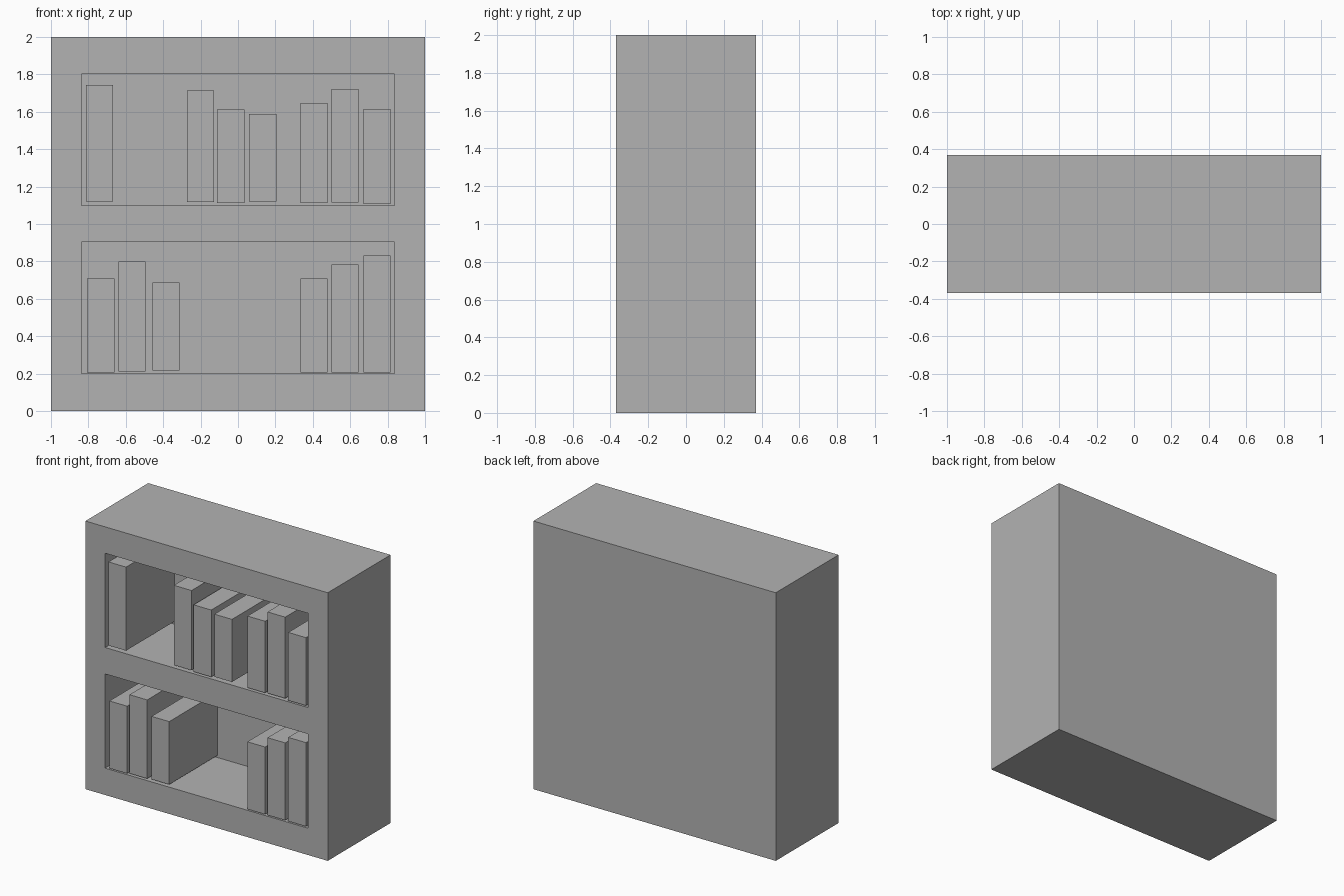
import bpy, bmesh
from mathutils import Matrix, Vector

cube = bpy.data.objects.get("Cube")
if cube:
    bpy.data.objects.remove(cube, do_unlink=True)

HALF_DEPTH = 0.37
FRONT = -HALF_DEPTH
NICHE_DEPTH = 0.575
NICHE_X = 0.837
NICHES = {"lower": (0.20, 0.903), "upper": (1.10, 1.803)}
BOOK_WIDTH = 0.146

grey = bpy.data.materials.new("plain grey")
grey.use_nodes = True
grey.diffuse_color = (0.45, 0.45, 0.45, 1)
grey.node_tree.nodes["Principled BSDF"].inputs["Base Color"].default_value = grey.diffuse_color


def box(bm, low, high):
    low, high = Vector(low), Vector(high)
    matrix = Matrix.Translation((low + high) / 2) @ Matrix.Diagonal((*(high - low), 1))
    bmesh.ops.create_cube(bm, size=1, matrix=matrix)


def finish(name, bm):
    mesh = bpy.data.meshes.new(name)
    bm.to_mesh(mesh)
    bm.free()
    mesh.materials.append(grey)
    bpy.context.collection.objects.link(bpy.data.objects.new(name, mesh))


# Cabinet: a solid block with two niches sunk into the front
bm = bmesh.new()
box(bm, (-1, FRONT, 0), (1, HALF_DEPTH, 2))
cuts = [((x, 0, 0), (1, 0, 0)) for x in (-NICHE_X, NICHE_X)]
cuts += [((0, 0, z), (0, 0, 1)) for pair in NICHES.values() for z in pair]
for point, normal in cuts:
    front = [f for f in bm.faces if f.normal.y < -0.9]
    edges = {e for f in front for e in f.edges}
    verts = {v for f in front for v in f.verts}
    bmesh.ops.bisect_plane(bm, geom=front + list(edges) + list(verts),
                           plane_co=point, plane_no=normal)
    bm.normal_update()
openings = []
for face in bm.faces:
    c = face.calc_center_median()
    if face.normal.y < -0.9 and abs(c.x) < NICHE_X:
        if any(low < c.z < high for low, high in NICHES.values()):
            openings.append(face)
bmesh.ops.inset_individual(bm, faces=openings, thickness=0, depth=-NICHE_DEPTH)
finish("bookcase_cabinet", bm)

# Books: left edge, bottom and top of each one
BOOKS = {
    "upper": [(-0.814, 1.12, 1.743), (-0.274, 1.118, 1.713), (-0.111, 1.112, 1.611),
              (0.06, 1.12, 1.587), (0.333, 1.112, 1.646), (0.499, 1.115, 1.721),
              (0.67, 1.107, 1.614)],
    "lower": [(-0.806, 0.206, 0.708), (-0.64, 0.212, 0.799), (-0.458, 0.217, 0.686),
              (0.333, 0.206, 0.708), (0.499, 0.206, 0.783), (0.67, 0.206, 0.831)],
}
for shelf, books in BOOKS.items():
    for number, (x, bottom, top) in enumerate(books, 1):
        bm = bmesh.new()
        box(bm, (x, FRONT + 0.005, bottom),
            (x + BOOK_WIDTH, FRONT + NICHE_DEPTH + 0.005, top))
        finish(f"{shelf}_shelf_book_{number}", bm)
